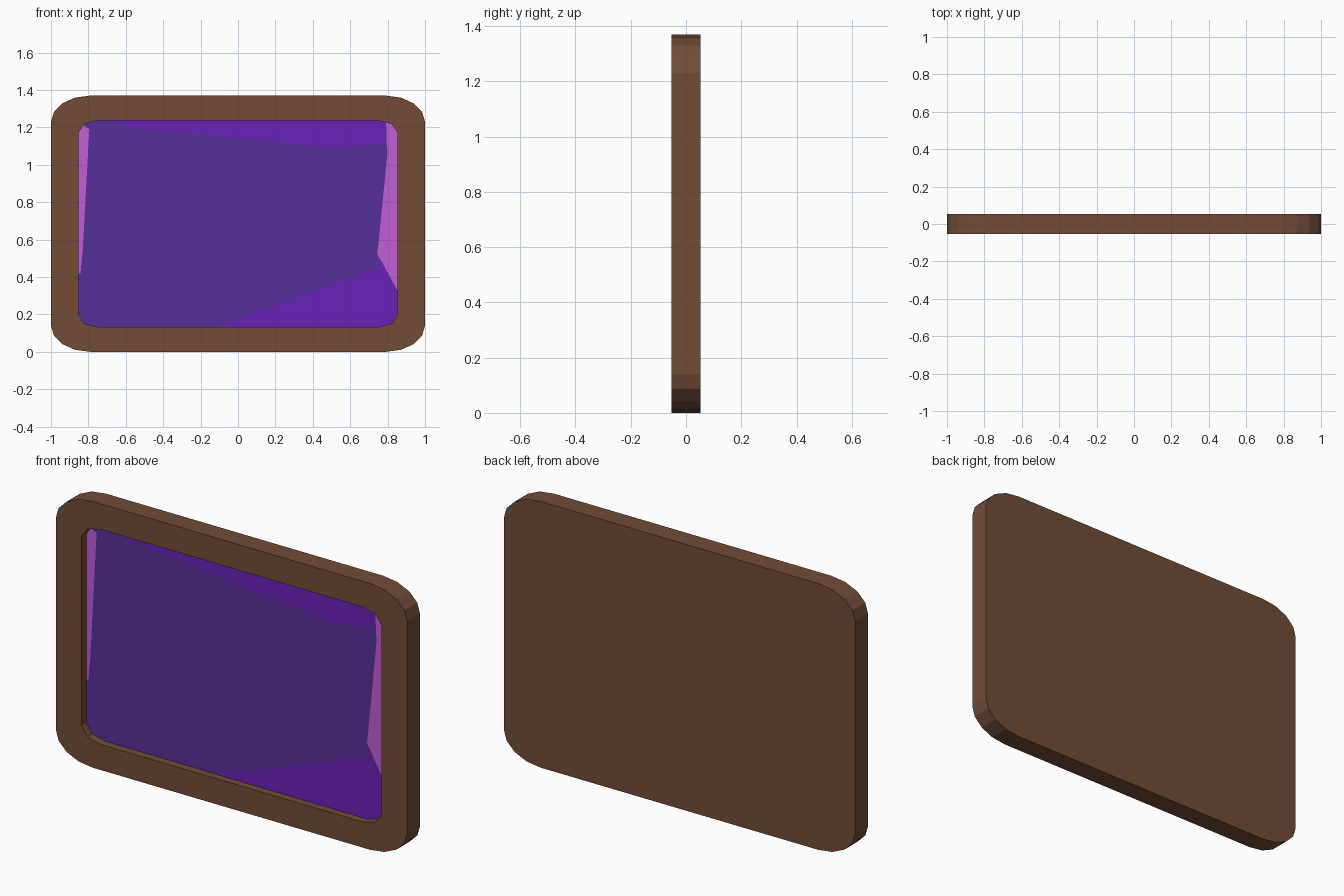
import bpy, bmesh
from math import sin, cos, pi
from mathutils import Vector

if "Cube" in bpy.data.objects:
    bpy.data.objects.remove(bpy.data.objects["Cube"])

FRONT, BACK, FLOOR = -0.0525, 0.0525, -0.0125
MID = 0.685


def material(name, hex_code):
    rgb = [int(hex_code[i:i + 2], 16) / 255 for i in (0, 2, 4)]
    lin = [c / 12.92 if c < 0.04 else ((c + 0.055) / 1.055) ** 2.4 for c in rgb] + [1]
    m = bpy.data.materials.new(name)
    m.use_nodes = True
    m.diffuse_color = lin
    m.node_tree.nodes["Principled BSDF"].inputs["Base Color"].default_value = lin
    return m


def finish(bm, name, mat):
    me = bpy.data.meshes.new(name)
    bm.to_mesh(me)
    bm.free()
    me.materials.append(mat)
    ob = bpy.data.objects.new(name, me)
    bpy.context.collection.objects.link(ob)
    return ob


def rounded(hx, hz, rx, rz, steps):
    """Counter-clockwise rectangle outline with elliptical corners."""
    pts = []
    for q, (sx, sz) in enumerate([(1, 1), (-1, 1), (-1, -1), (1, -1)]):
        for i in range(steps + 1):
            a = (q + i / steps) * pi / 2
            pts.append((sx * (hx - rx) + rx * cos(a), MID + sz * (hz - rz) + rz * sin(a)))
    return pts


outer = rounded(1.0, 0.685, 0.21, 0.14, 4)
inner = rounded(0.853, 0.553, 0.107, 0.066, 2)

brown = material("brown frame", "724c37")
violet = material("dark violet screen", "57309b")
purple = material("bright purple streak", "6a22b9")
pink = material("pink streak", "c35dd7")

# Frame: back, side walls, front ring and recess walls
bm = bmesh.new()


def ring(pts, y):
    return [bm.verts.new((x, y, z)) for x, z in pts]


def wall(a, b):
    n = len(a)
    for i in range(n):
        j = (i + 1) % n
        bm.faces.new((a[i], a[j], b[j], b[i]))


o_front, o_back = ring(outer, FRONT), ring(outer, BACK)
i_front, i_floor = ring(inner, FRONT), ring(inner, FLOOR)
wall(o_front, o_back)
wall(i_floor, i_front)
bm.faces.new(o_back)
rim = [bm.edges.get((r[i - 1], r[i])) for r in (o_front, i_front) for i in range(len(r))]
bmesh.ops.triangle_fill(bm, edges=rim, use_beauty=True, normal=(0, -1, 0))
bmesh.ops.recalc_face_normals(bm, faces=bm.faces)
finish(bm, "frame", brown)


# Screen and its painted streaks, each trimmed to the opening
def panel(name, pts, y, mat):
    bm = bmesh.new()
    face = bm.faces.new([bm.verts.new((x, y, z)) for x, z in pts])
    face.normal_update()
    if face.normal.y > 0:
        face.normal_flip()
    for i in range(len(inner)):
        (ax, az), (bx, bz) = inner[i - 1], inner[i]
        bmesh.ops.bisect_plane(bm, geom=bm.verts[:] + bm.edges[:] + bm.faces[:],
                               plane_co=Vector((ax, y, az)),
                               plane_no=Vector((bz - az, 0, ax - bx)),
                               clear_outer=True)
    return finish(bm, name, mat)


bm = bmesh.new()
bm.faces.new([bm.verts.new((x, FLOOR, z)) for x, z in inner])
finish(bm, "screen", violet)

STREAK = FLOOR - 0.002
panel("upper_streak", [(-0.9, 1.3), (-0.69, 1.235), (-0.57, 1.2), (0.54, 1.09),
                       (0.795, 1.12), (0.79, 1.3)], STREAK, purple)
panel("lower_streak", [(-0.47, 0), (0.9, 0), (0.9, 0.24), (0.77, 0.48),
                       (0.745, 0.45), (-0.12, 0.13)], STREAK, purple)
panel("right_streak", [(0.79, 1.3), (0.79, 1.15), (0.8, 1.07), (0.745, 0.52),
                       (0.77, 0.48), (0.9, 0.24), (0.9, 1.3)], STREAK, pink)
panel("left_streak", [(-0.9, 0.41), (-0.842, 0.42), (-0.83, 0.545), (-0.795, 1.19),
                      (-0.825, 1.21), (-0.9, 1.21)], STREAK, pink)
